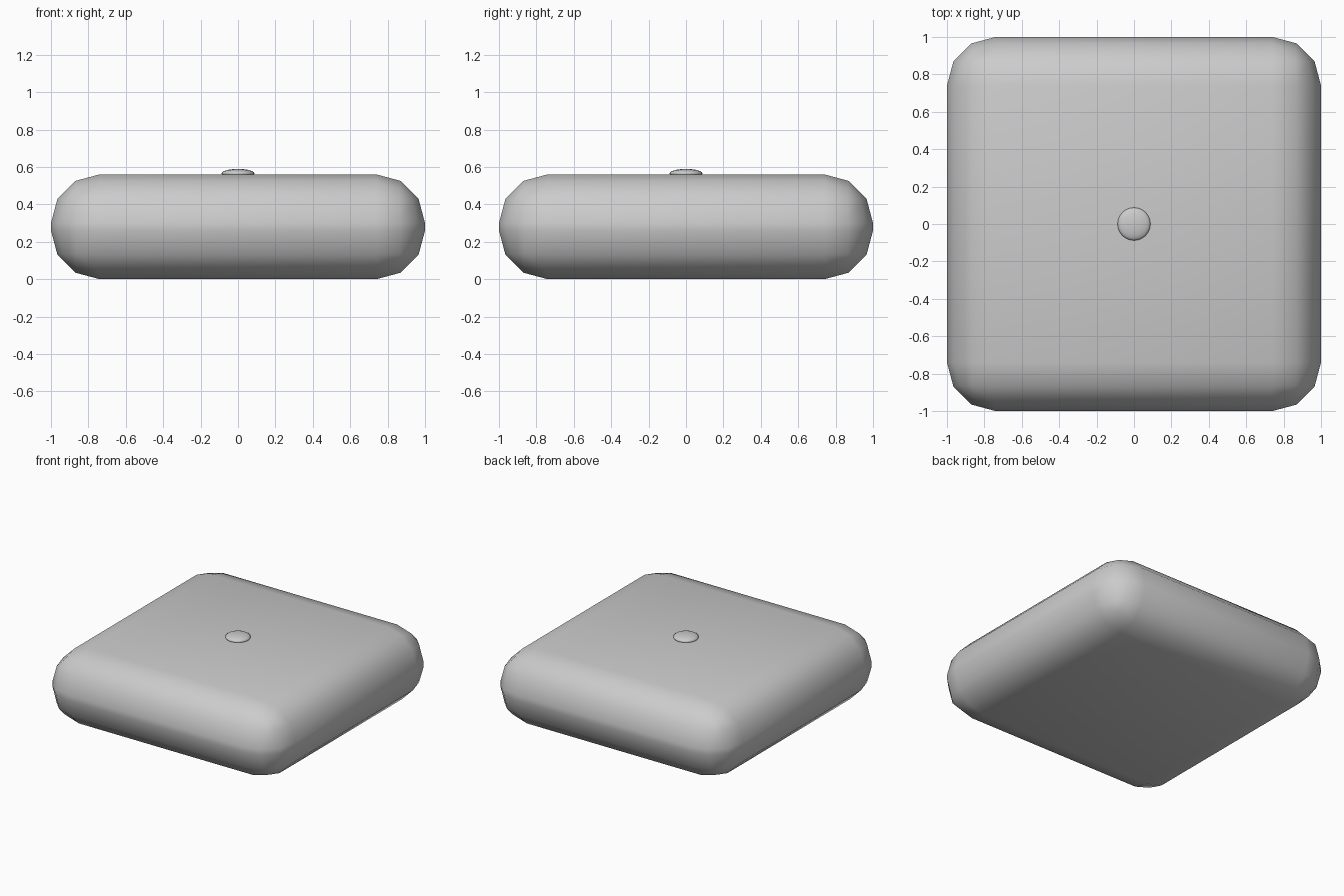
import bpy
from math import radians

if "Cube" in bpy.data.objects:
    bpy.data.objects.remove(bpy.data.objects["Cube"])

HEIGHT = 0.56
RADIUS = 0.26

# Cushion: box with soft three-step rounded edges
bpy.ops.mesh.primitive_cube_add(size=1, location=(0, 0, HEIGHT / 2))
cushion = bpy.context.object
cushion.name = "cushion"
cushion.scale = (2, 2, HEIGHT)
bpy.ops.object.transform_apply(location=False, rotation=False, scale=True)
bevel = cushion.modifiers.new("rounded_edges", 'BEVEL')
bevel.width = RADIUS
bevel.segments = 3
bevel.limit_method = 'NONE'
bpy.ops.object.modifier_apply(modifier=bevel.name)
bpy.ops.object.shade_smooth_by_angle(angle=radians(40))

# Button: flattened ball set into the top
bpy.ops.mesh.primitive_uv_sphere_add(segments=24, ring_count=12, radius=0.088,
                                     location=(0, 0, 0.565))
button = bpy.context.object
button.name = "button"
button.scale.z = 0.28
bpy.ops.object.transform_apply(location=False, rotation=False, scale=True)
bpy.ops.object.shade_smooth()
